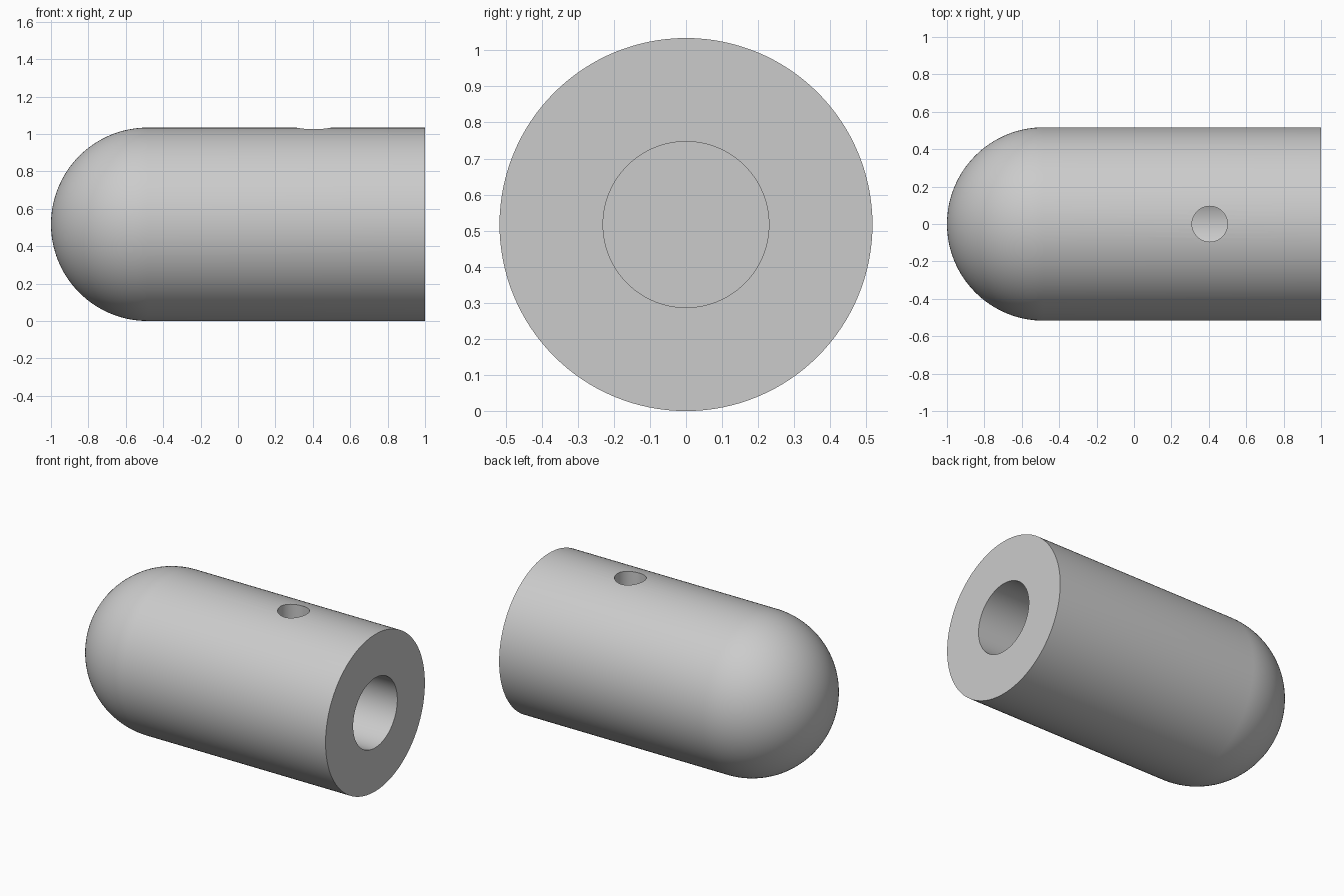
import bpy
import bmesh
from math import cos, sin, pi, radians
from mathutils import Matrix, Vector

RADIUS = 0.517        # outer radius of the body
BORE_RADIUS = 0.23    # blind hole in the flat end
BORE_FLOOR = -0.2     # x where the blind hole stops
HOLE_RADIUS = 0.095   # small cross hole on top
HOLE_X = 0.405
SEGMENTS = 128
DOME_STEPS = 32

old = bpy.data.objects.get("Cube")
if old:
    bpy.data.objects.remove(old, do_unlink=True)

grey = bpy.data.materials.new("light grey")
grey.use_nodes = True
colour = (0.6, 0.6, 0.6, 1)
grey.diffuse_color = colour
grey.node_tree.nodes["Principled BSDF"].inputs["Base Color"].default_value = colour


def add_object(name, bm):
    mesh = bpy.data.meshes.new(name)
    bmesh.ops.recalc_face_normals(bm, faces=bm.faces)
    bm.to_mesh(mesh)
    bm.free()
    mesh.materials.append(grey)
    obj = bpy.data.objects.new(name, mesh)
    bpy.context.collection.objects.link(obj)
    return obj


# Domed body with its blind bore, turned about the long axis
dome_x = RADIUS - 1
angles = [i / DOME_STEPS * pi / 2 for i in range(DOME_STEPS + 1)]
profile = [(dome_x - RADIUS * cos(a), RADIUS * sin(a)) for a in angles]
profile += [(1, RADIUS), (1, BORE_RADIUS), (BORE_FLOOR, BORE_RADIUS), (BORE_FLOOR, 0)]

axis_point = Vector((0, 0, RADIUS))
bm = bmesh.new()
points = [bm.verts.new((x, 0, RADIUS + r)) for x, r in profile]
edges = [bm.edges.new(pair) for pair in zip(points, points[1:])]
bmesh.ops.spin(bm, geom=points + edges, cent=axis_point, axis=(1, 0, 0),
               angle=2 * pi, steps=SEGMENTS, use_duplicate=False)
bmesh.ops.remove_doubles(bm, verts=bm.verts, dist=0.0001)
body = add_object("domed_body", bm)

# Cross hole drilled from the top down into the bore
bm = bmesh.new()
bmesh.ops.create_cone(bm, cap_ends=True, segments=64, radius1=HOLE_RADIUS,
                      radius2=HOLE_RADIUS, depth=RADIUS + 0.1,
                      matrix=Matrix.Translation((HOLE_X, 0, RADIUS * 1.5 + 0.05)))
drill = add_object("cross_hole_cutter", bm)
drill.hide_render = True

cut = body.modifiers.new("cross_hole", "BOOLEAN")
cut.operation = "DIFFERENCE"
cut.solver = "EXACT"
cut.object = drill

bpy.ops.object.select_all(action="DESELECT")
body.select_set(True)
bpy.context.view_layer.objects.active = body
bpy.ops.object.modifier_apply(modifier=cut.name)
bpy.data.objects.remove(drill, do_unlink=True)
bpy.ops.object.shade_smooth_by_angle(angle=radians(30))
